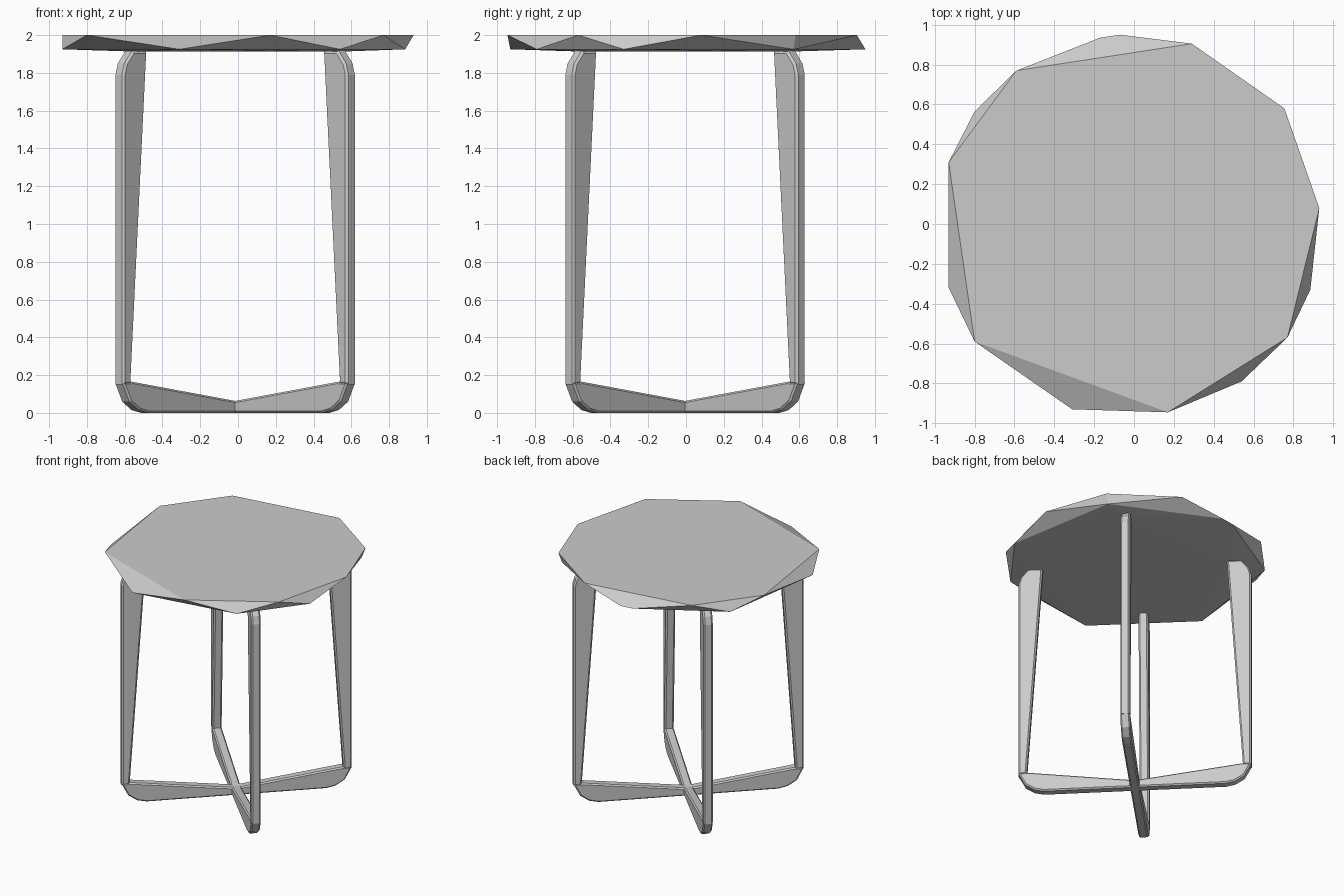
import bpy, bmesh, math
from mathutils import Matrix, Vector

cube = bpy.data.objects.get("Cube")
if cube:
    bpy.data.objects.remove(cube, do_unlink=True)

grey = bpy.data.materials.new("plain grey")
grey.use_nodes = True
grey.diffuse_color = (0.6, 0.6, 0.6, 1)
grey.node_tree.nodes["Principled BSDF"].inputs["Base Color"].default_value = (0.6, 0.6, 0.6, 1)

CENTRE = Vector((-0.015, -0.005, 0))
HALF_WIDTH = 0.036


def finish(name, bm):
    bmesh.ops.recalc_face_normals(bm, faces=bm.faces)
    mesh = bpy.data.meshes.new(name)
    bm.to_mesh(mesh)
    bm.free()
    mesh.materials.append(grey)
    obj = bpy.data.objects.new(name, mesh)
    bpy.context.collection.objects.link(obj)
    return obj


def plate(name, profile, degrees, chamfer):
    """Upright plate: a (radius, height) profile given thickness and turned about z."""
    bm = bmesh.new()
    face = bm.faces.new([bm.verts.new((r, -HALF_WIDTH, z)) for r, z in profile])
    out = bmesh.ops.extrude_face_region(bm, geom=[face])
    new = [v for v in out["geom"] if isinstance(v, bmesh.types.BMVert)]
    bmesh.ops.translate(bm, verts=new, vec=(0, 2 * HALF_WIDTH, 0))
    # chamfer the rims of both flat sides
    rims = [e for e in bm.edges if abs(e.verts[0].co.y - e.verts[1].co.y) < 1e-5]
    bmesh.ops.bevel(bm, geom=rims, offset=chamfer, segments=1, affect="EDGES")
    turn = Matrix.Translation(CENTRE) @ Matrix.Rotation(math.radians(degrees), 4, "Z")
    bmesh.ops.transform(bm, matrix=turn, verts=bm.verts)
    return finish(name, bm)


# Seat: faceted disc whose upper and lower rims are staggered
top_rim = [(-0.93, 0.31), (-0.59, 0.77), (0.29, 0.905), (0.755, 0.58),
           (0.93, 0.08), (0.77, -0.57), (0.17, -0.945), (-0.8, -0.59)]
low_rim = [(-0.93, -0.32), (-0.31, -0.93), (0.54, -0.79), (0.885, -0.33),
           (0.73, 0.57), (-0.07, 0.95), (-0.17, 0.935), (-0.8, 0.565)]
bm = bmesh.new()
for rim, z in ((top_rim, 2.0), (low_rim, 1.925)):
    for x, y in rim:
        bm.verts.new((x, y, z))
for x in (-0.53, 0.53):
    for y in (-0.53, 0.53):
        bm.verts.new((x, y, 1.912))
bmesh.ops.convex_hull(bm, input=bm.verts)
bmesh.ops.dissolve_limit(bm, angle_limit=0.01, verts=bm.verts, edges=bm.edges)
finish("seat", bm)

# Legs: tapered blades with a cut outer shoulder, one on each diagonal
leg = [(0.81, 0.15), (0.872, 0.15), (0.872, 1.79), (0.855, 1.85),
       (0.8, 1.915), (0.69, 1.915)]
for name, degrees in (("back_left_leg", 45), ("back_right_leg", 135),
                      ("front_right_leg", 225), ("front_left_leg", 315)):
    plate(name, leg, degrees, 0.012)

# Base: two crossing bars that rise towards the feet of the legs
half = [(0.68, 0), (0.75, 0.015), (0.82, 0.06), (0.872, 0.16), (0.8, 0.165)]
bar = half + [(0, 0.06)] + [(-r, z) for r, z in reversed(half)]
for name, degrees in (("base_bar_a", 45), ("base_bar_b", 135)):
    plate(name, bar, degrees, 0.01)
